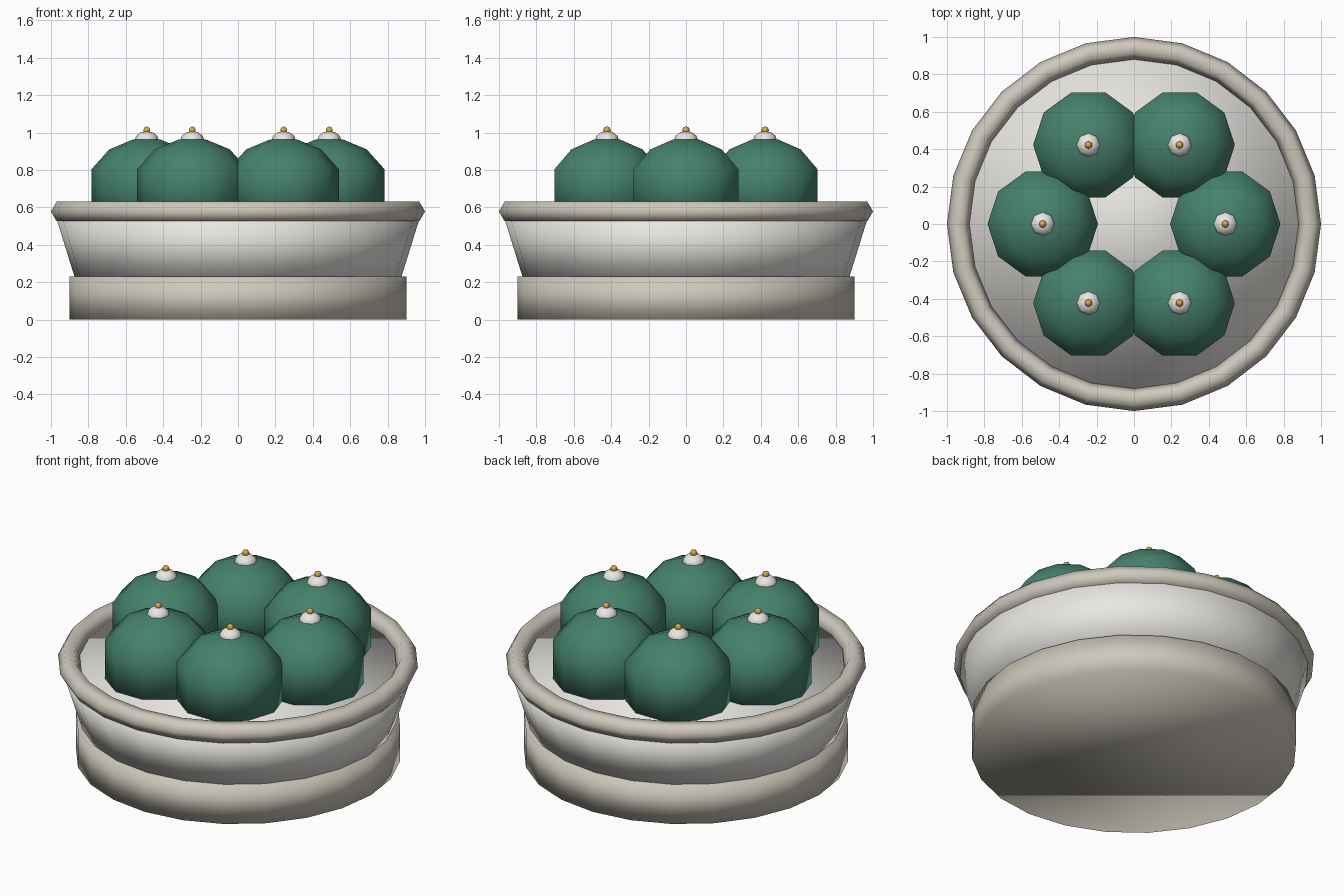
import bpy
import math

if "Cube" in bpy.data.objects:
    bpy.data.objects.remove(bpy.data.objects["Cube"])


def material(name, rgb):
    m = bpy.data.materials.new(name)
    m.diffuse_color = (*rgb, 1)
    m.use_nodes = True
    m.node_tree.nodes["Principled BSDF"].inputs["Base Color"].default_value = m.diffuse_color
    return m


stone = material("warm_stone", (0.62, 0.58, 0.50))
white = material("white", (0.82, 0.80, 0.76))
green = material("green", (0.06, 0.22, 0.15))
gold = material("gold", (0.65, 0.42, 0.06))


def finish(name, mat):
    ob = bpy.context.object
    ob.name = name
    ob.data.materials.append(mat)
    bpy.ops.object.shade_smooth()
    return ob


def lathe(name, profile, sides, loc, mat):
    """Revolve (radius, z) points; flat caps close open ends."""
    verts, faces = [], []
    for r, z in profile:
        for i in range(sides):
            a = 2 * math.pi * i / sides
            verts.append((r * math.cos(a), r * math.sin(a), z))
    for k in range(len(profile) - 1):
        for i in range(sides):
            j = (i + 1) % sides
            faces.append((k * sides + i, k * sides + j,
                          (k + 1) * sides + j, (k + 1) * sides + i))
    faces.append(tuple(reversed(range(sides))))
    last = (len(profile) - 1) * sides
    faces.append(tuple(range(last, last + sides)))
    me = bpy.data.meshes.new(name)
    me.from_pydata(verts, [], faces)
    ob = bpy.data.objects.new(name, me)
    ob.location = loc
    bpy.context.collection.objects.link(ob)
    bpy.context.view_layer.objects.active = ob
    for o in bpy.context.selected_objects:
        o.select_set(False)
    ob.select_set(True)
    return finish(name, mat)


# Dish: base drum, flared body with flat floor, hexagonal-section rim
lathe("base", [(0.9, 0), (0.9, 0.23)], 24, (0, 0, 0), stone)
lathe("dish_body", [(0.865, 0.2), (0.98, 0.57)], 24, (0, 0, 0), white)
bpy.ops.mesh.primitive_torus_add(major_radius=0.94, minor_radius=0.06,
                                 major_segments=24, minor_segments=6,
                                 location=(0, 0, 0.578))
finish("rim", stone)

# Six domes in a ring, each with a white cap and gold bead
dome = [(0.295, 0.54), (0.295, 0.804), (0.2, 0.91), (0.075, 0.962), (0.01, 0.968)]
for i in range(6):
    a = math.pi * i / 3
    x, y = 0.488 * math.cos(a), 0.488 * math.sin(a)
    lathe(f"dome_{i + 1}", dome, 10, (x, y, 0), green)
    bpy.ops.mesh.primitive_uv_sphere_add(segments=8, ring_count=6, radius=0.065,
                                         location=(x, y, 0.957))
    cap = finish(f"cap_{i + 1}", white)
    cap.scale.z = 0.78
    bpy.ops.mesh.primitive_uv_sphere_add(segments=6, ring_count=4, radius=0.021,
                                         location=(x, y, 1.012))
    finish(f"bead_{i + 1}", gold)
